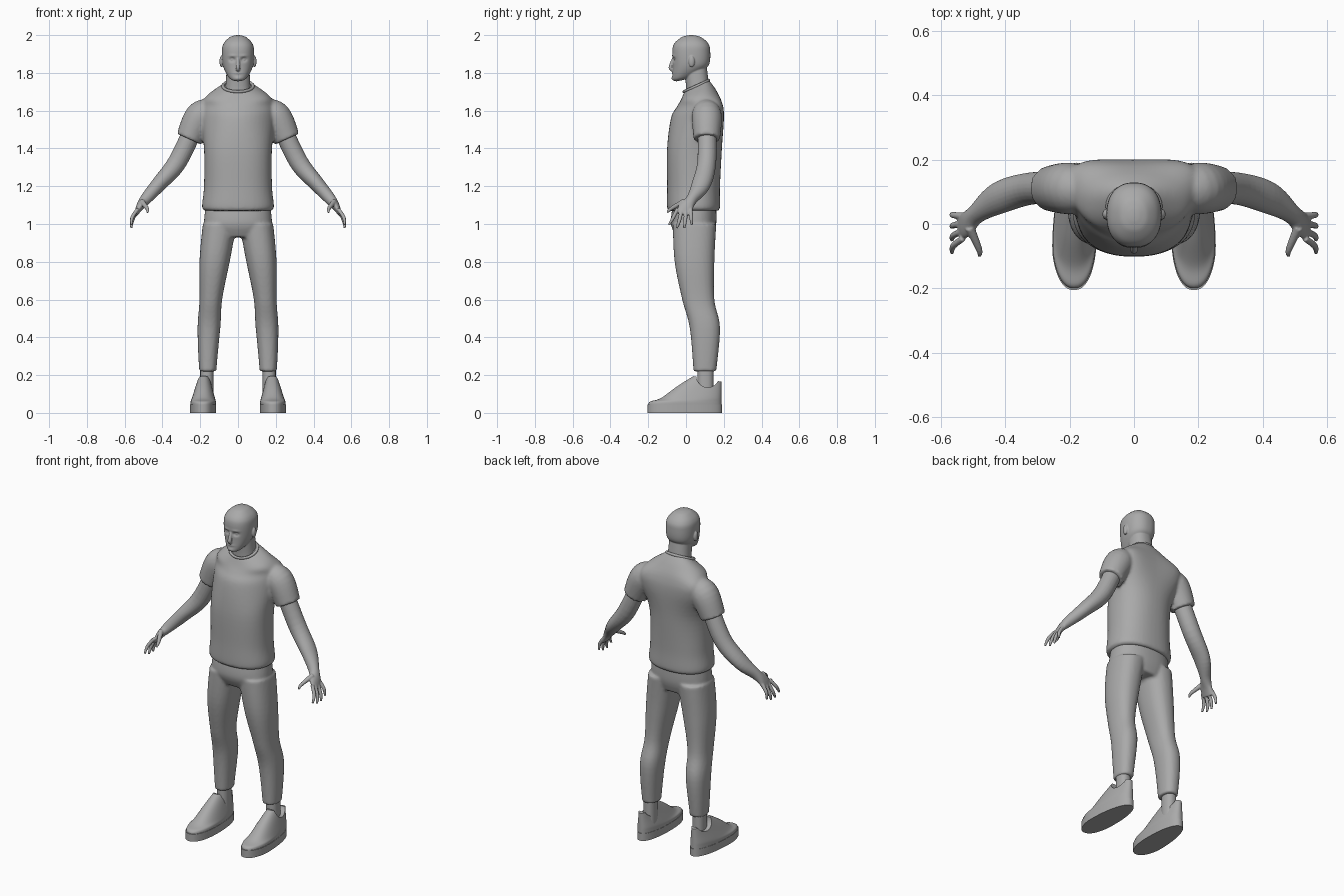
import bpy, bmesh, math
from mathutils import Matrix, Vector

cube = bpy.data.objects.get("Cube")
if cube:
    bpy.data.objects.remove(cube, do_unlink=True)

shade = (0.4, 0.4, 0.4, 1)
grey = bpy.data.materials.new("plain grey")
grey.use_nodes = True
grey.diffuse_color = shade
grey.node_tree.nodes["Principled BSDF"].inputs["Base Color"].default_value = shade


def spline(keys, steps):
    """Catmull-Rom interpolation through key tuples."""
    points = []
    last = len(keys) - 1
    for i in range(last):
        before, start, end, after = (keys[min(max(j, 0), last)] for j in range(i - 1, i + 3))
        for step in range(steps):
            t = step / steps
            points.append([q + t * ((r - p) + t * ((2 * p - 5 * q + 4 * r - u)
                                                   + t * (3 * q - p - 3 * r + u))) / 2
                           for p, q, r, u in zip(before, start, end, after)])
    return points + [list(keys[-1])]


def skin_rings(bm, rings):
    """Bridge a list of point rings and cap both ends."""
    rows = [[bm.verts.new(point) for point in ring] for ring in rings]
    count = len(rows[0])
    for lower, upper in zip(rows, rows[1:]):
        for i in range(count):
            j = (i + 1) % count
            bm.faces.new((lower[i], lower[j], upper[j], upper[i]))
    bm.faces.new(rows[0][::-1])
    bm.faces.new(rows[-1])


def superellipse(count, power):
    for i in range(count):
        angle = math.tau * i / count
        c, s = math.cos(angle), math.sin(angle)
        yield (math.copysign(abs(c) ** (2 / power), c), math.copysign(abs(s) ** (2 / power), s))


def stack(bm, keys, centre=lambda z: 0, power=2.3, sides=48, steps=6):
    """Level rings; key = height, half width, front, back, then optional tilt and backward bow."""
    keys = [tuple(key) + (0,) * (6 - len(key)) for key in keys]
    rings = []
    for z, width, front, back, tilt, bow in spline(keys, steps):
        middle, depth = (front + back) / 2, (back - front) / 2
        rings.append([(centre(z) + width * c, middle + depth * s + bow * c * c, z + tilt * depth * s)
                      for c, s in superellipse(sides, power)])
    skin_rings(bm, rings)


def tube(bm, keys, side=1, sides=24, steps=6):
    """Rings square to a path; key = x, y, z, radius, then optional depth radius."""
    path = spline([tuple(key) + tuple(key[3:4]) * (5 - len(key)) for key in keys], steps)
    last = len(path) - 1
    rings = []
    for i, (x, y, z, thickness, depth) in enumerate(path):
        along = Vector(path[min(i + 1, last)][:3]) - Vector(path[max(i - 1, 0)][:3])
        across = Vector((0, 1, 0)).cross(along).normalized()
        over = along.normalized().cross(across)
        ring = [Vector((x, y, z)) + across * thickness * c + over * depth * s
                for c, s in superellipse(sides, 2)]
        rings.append([(side * point.x, point.y, point.z) for point in ring])
    skin_rings(bm, rings)


def ellipsoid(bm, place, size):
    matrix = Matrix.LocRotScale(Vector(place), None, Vector(size))
    bmesh.ops.create_uvsphere(bm, u_segments=24, v_segments=12, radius=1, matrix=matrix)


def finish(name, bm, voxel=0, mirror=False):
    """Make the object, fusing overlapping volumes when a voxel size is given."""
    bmesh.ops.recalc_face_normals(bm, faces=bm.faces)
    mesh = bpy.data.meshes.new(name)
    bm.to_mesh(mesh)
    bm.free()
    mesh.materials.append(grey)
    part = bpy.data.objects.new(name, mesh)
    bpy.context.collection.objects.link(part)
    bpy.ops.object.select_all(action="DESELECT")
    part.select_set(True)
    bpy.context.view_layer.objects.active = part
    bpy.ops.object.shade_smooth_by_angle(angle=math.radians(40))
    if voxel:
        fuse = part.modifiers.new("fuse", "REMESH")
        fuse.mode, fuse.voxel_size, fuse.use_smooth_shade = "VOXEL", voxel, True
        relax = part.modifiers.new("relax", "SMOOTH")
        relax.factor, relax.iterations = 0.5, 2
    if mirror:
        part.modifiers.new("mirror", "MIRROR")
    return part


# Shirt: torso and two sleeves fused
bm = bmesh.new()
stack(bm, [(1.07, .17, -.09, .17), (1.09, .19, -.1, .18), (1.2, .18, -.1, .18), (1.4, .18, -.1, .19),
           (1.56, .2, -.08, .2, 0, .05), (1.63, .2, -.05, .19, .1, .05),
           (1.68, .16, -.03, .16, .3), (1.73, .08, -.01, .12, .5)])
for side in (1, -1):
    tube(bm, [(.13, .1, 1.6, .06), (.2, .11, 1.57, .08), (.26, .11, 1.45, .07)], side)
finish("shirt", bm, voxel=.009)

# Collar band
bpy.ops.mesh.primitive_torus_add(major_radius=.08, minor_radius=.008, major_segments=48,
                                 location=(0, .055, 1.73), rotation=(math.atan(.45), 0, 0))
collar = bpy.context.object
collar.name = "collar"
collar.scale.y = .9
collar.data.materials.append(grey)
bpy.ops.object.shade_smooth()

# Trousers: hips and two legs fused, the legs spreading towards the feet
bm = bmesh.new()
stack(bm, [(1.1, .17, -.07, .16), (1, .18, -.08, .16), (.93, .16, -.05, .14)])
for side in (1, -1):
    stack(bm, [(1, .09, -.07, .16), (.8, .08, -.06, .15), (.6, .06, -.02, .15),
               (.45, .06, .02, .18), (.22, .045, .04, .16)],
          centre=lambda z: side * (.16 - .1 * (z - .2) ** 2))
finish("trousers", bm, voxel=.009)

# Arm, palm, four evenly fanned fingers and thumb
bm = bmesh.new()
tube(bm, [(.22, .11, 1.54, .05), (.32, .11, 1.33, .05), (.42, .08, 1.21, .04, .05),
          (.49, .03, 1.13, .03), (.52, 0, 1.09, .02, .04), (.54, -.01, 1.05, .01, .04)])
for finger in range(4):
    fan = finger / 3
    root, tip = .07 * fan - .045, .12 * fan - .09
    end = .975 + .08 * (fan - .5) ** 2
    tube(bm, [(.53, root, 1.08, .01), (.56, (root + tip) / 2, end + .04, .01), (.565, tip, end, .006)], sides=12)
tube(bm, [(.51, -.01, 1.12, .015), (.48, -.08, 1.08, .01), (.48, -.1, 1.06, .005)], sides=12)
finish("arms", bm, voxel=.004, mirror=True)

# Head: jaw and face rings closed by a domed crown
bm = bmesh.new()
dome = [(1.92 + .08 * math.sin(a), .085 * math.cos(a), .028 - .1 * math.cos(a), .028 + .1 * math.cos(a))
        for a in (0, .5, 1, 1.3, 1.5)]
stack(bm, [(1.76, .02, -.05, 0, .2), (1.78, .05, -.07, .06, .2), (1.84, .08, -.07, .12)] + dome,
      sides=96, steps=12)

# Push the face in and out: lips, chin, brows and eye sockets as x, z, width, height, push
features = [(0, 1.8, .02, .004, .005), (0, 1.77, .02, .01, .006)]
for side in (1, -1):
    features += [(side * .03, 1.87, .015, .01, -.013), (side * .03, 1.89, .02, .006, .004)]
for v in bm.verts:
    if v.co.y < 0:
        v.co.y -= sum(push * math.exp(-((v.co.x - x) / w) ** 2 - ((v.co.z - z) / h) ** 2)
                      for x, z, w, h, push in features)

# Nose, neck, ears and eyes join the head
tube(bm, [(0, -.065, 1.88, .007), (0, -.08, 1.83, .012), (0, -.07, 1.815, .01)])
stack(bm, [(1.66, .07, 0, .13), (1.74, .065, 0, .12, .2), (1.83, .06, -.01, .11)])
for side in (1, -1):
    ellipsoid(bm, (side * .088, .03, 1.86), (.01, .016, .03))
    ellipsoid(bm, (side * .03, -.05, 1.87), (.012, .012, .012))
finish("head", bm, voxel=.0035)

# Ankles
bm = bmesh.new()
stack(bm, [(.06, .035, .06, .145), (.24, .035, .06, .145)], centre=lambda z: .165)
finish("ankles", bm, mirror=True)


def shoe_part(name, keys, steps):
    """Shoe-shaped stack that narrows towards the heel."""
    bm = bmesh.new()
    stack(bm, keys, steps=steps)
    for v in bm.verts:
        heel = min(max(3 * v.co.y + .3, 0), 1)
        v.co.x = .186 + v.co.x * (1 - .2 * heel) - .01 * heel
    return finish(name, bm)


# Shoe uppers: the instep slopes evenly back from a rounded toe
instep = [(.08 + .1 * t, .065 - .03 * t, .17 * t - .13, .187, -.2 * t) for t in (0, .5, 1)]
upper = shoe_part("shoe_uppers", [(.04, .07, -.2, .187), (.06, .07, -.19, .187)] + instep, steps=6)
bpy.ops.mesh.primitive_cylinder_add(vertices=40, radius=.06, depth=.3, location=(.18, .115, .195),
                                    rotation=(0, math.pi / 2, 0))
cutter = bpy.context.object
cutter.name = "ankle_opening_cutter"
cutter.hide_render = True
cutter.hide_set(True)
opening = upper.modifiers.new("opening", "BOOLEAN")
opening.operation, opening.object, opening.solver = "DIFFERENCE", cutter, "EXACT"
upper.modifiers.new("mirror", "MIRROR")

# Shoe soles
sole = shoe_part("shoe_soles", [(0, .072, -.205, .19), (.045, .072, -.205, .19)], steps=1)
sole.modifiers.new("mirror", "MIRROR")
